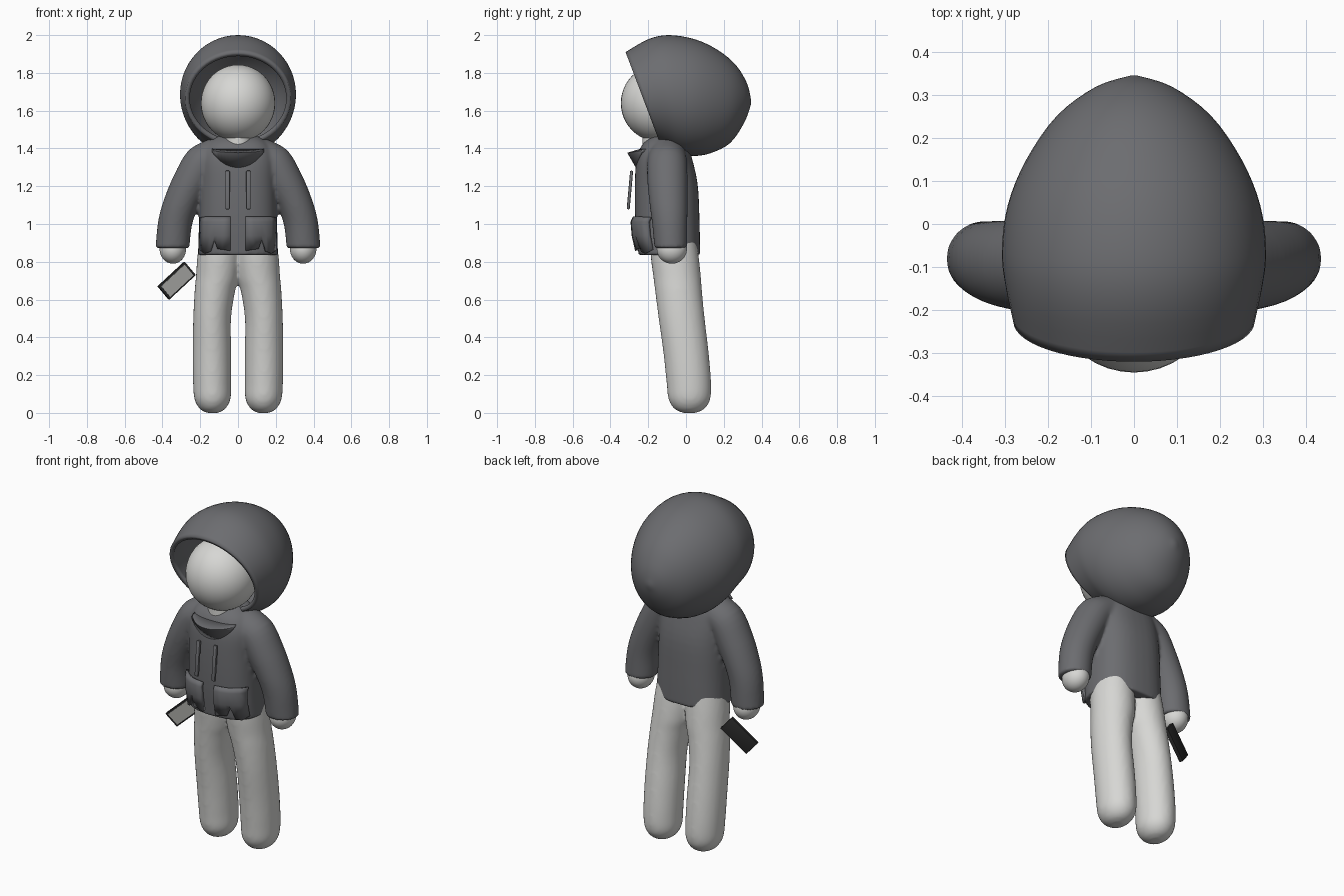
import bpy, bmesh, math
from mathutils import Vector, Matrix

cube = bpy.data.objects.get("Cube")
if cube:
    bpy.data.objects.remove(cube, do_unlink=True)


def material(name, r, g, b):
    m = bpy.data.materials.new(name)
    m.diffuse_color = (r, g, b, 1)
    m.use_nodes = True
    node = m.node_tree.nodes["Principled BSDF"]
    node.inputs["Base Color"].default_value = (r, g, b, 1)
    node.inputs["Roughness"].default_value = 0.8
    return m


CHARCOAL = material("charcoal_cloth", .15, .152, .162)
PALE = material("pale_grey", .68, .68, .66)
BLACK = material("black_case", .02, .02, .02)
SCREEN = material("screen_grey", .42, .42, .4)


def finish(name, bm, mat, angle=50):
    bmesh.ops.recalc_face_normals(bm, faces=bm.faces)
    mesh = bpy.data.meshes.new(name)
    bm.to_mesh(mesh)
    bm.free()
    obj = bpy.data.objects.new(name, mesh)
    bpy.context.collection.objects.link(obj)
    mesh.materials.append(mat)
    bpy.ops.object.select_all(action='DESELECT')
    obj.select_set(True)
    bpy.context.view_layer.objects.active = obj
    bpy.ops.object.shade_smooth_by_angle(angle=math.radians(angle))
    return obj


def spline(p0, p1, p2, p3, t):
    return .5 * (2 * p1 + (p2 - p0) * t + (2 * p0 - 5 * p1 + 4 * p2 - p3) * t * t
                 + (3 * p1 - p0 - 3 * p2 + p3) * t ** 3)


def loft(bm, stations, power=2, steps=4, sides=40, side=1, cap_start=True):
    """Skin rings given as (centre, u axis, v axis); side=-1 mirrors in x."""
    st = [[Vector(v) for v in s] for s in stations]
    last = len(st) - 1
    rows = []
    for i in range(last):
        quad = [st[max(i - 1, 0)], st[i], st[i + 1], st[min(i + 2, last)]]
        for k in range(steps):
            rows.append([spline(*[q[j] for q in quad], k / steps) for j in range(3)])
    rows.append(st[-1])
    rings = []
    for c, u, v in rows:
        ring = []
        for k in range(sides):
            a = math.tau * k / sides
            cu, cv = [math.copysign(abs(f) ** (2 / power), f)
                      for f in (math.cos(a), math.sin(a))]
            p = c + u * cu + v * cv
            ring.append(bm.verts.new((p.x * side, p.y, p.z)))
        rings.append(ring)
    for a, b in zip(rings, rings[1:]):
        for k in range(sides):
            n = (k + 1) % sides
            bm.faces.new((a[k], a[n], b[n], b[k]))
    if cap_start:
        bm.faces.new(rings[0])
    bm.faces.new(rings[-1])


def flat_ring(x, y, z, hx, hy):
    return (x, y, z), (hx, 0, 0), (0, hy, 0)


def fuse(obj, voxel, rounds):
    m = obj.modifiers.new("fuse", 'REMESH')
    m.mode, m.voxel_size, m.use_smooth_shade = 'VOXEL', voxel, True
    s = obj.modifiers.new("relax", 'SMOOTH')
    s.factor, s.iterations = .5, rounds


def ball(name, centre, radii, mat):
    bm = bmesh.new()
    bmesh.ops.create_uvsphere(bm, u_segments=40, v_segments=24, radius=1,
                              matrix=Matrix.Translation(centre) @ Matrix.Diagonal((*radii, 1)))
    return finish(name, bm, mat)


def box(name, matrix, size, mat, bevel=0):
    bm = bmesh.new()
    bmesh.ops.create_cube(bm, size=1, matrix=Matrix.Diagonal((*size, 1)))
    if bevel:
        bmesh.ops.bevel(bm, geom=bm.edges[:], offset=bevel, segments=2,
                        affect='EDGES', profile=.5)
    bm.transform(matrix)
    return finish(name, bm, mat, 30)


def strip(name, columns, mat, thickness):
    """Skin neighbouring columns of points and thicken the sheet."""
    bm = bmesh.new()
    cols = [[bm.verts.new(p) for p in c] for c in columns]
    for a, b in zip(cols, cols[1:]):
        for k in range(len(a) - 1):
            bm.faces.new((a[k], b[k], b[k + 1], a[k + 1]))
    obj = finish(name, bm, mat, 40)
    m = obj.modifiers.new("thickness", 'SOLIDIFY')
    m.thickness, m.offset = thickness, 0
    return obj


def chest(x):
    return -.1 - .17 * max(0, 1 - abs(x / .21) ** 2.5) ** .4


# Trousers: two leaning legs that merge at the crotch
LEG = [(.135, .018, 0, .03, .035), (.135, .018, .02, .066, .078),
       (.135, .018, .07, .095, .11), (.137, .015, .16, .101, .118),
       (.138, 0, .32, .102, .12), (.137, -.023, .5, .1, .122),
       (.123, -.039, .64, .107, .124), (.109, -.047, .72, .114, .126),
       (.1, -.06, .83, .115, .127), (.095, -.07, .94, .105, .12)]
bm = bmesh.new()
for side in (1, -1):
    loft(bm, [flat_ring(*s) for s in LEG], side=side)
fuse(finish("trousers", bm, PALE), .012, 6)

# Jacket: torso and sleeves fused together
TORSO = [(0, -.088, .835, .212, .163), (0, -.098, 1, .207, .17),
         (0, -.104, 1.2, .203, .167), (0, -.114, 1.34, .2, .148),
         (0, -.112, 1.42, .165, .12), (0, -.1, 1.465, .11, .08)]
SLEEVE = [(.11, -.1, 1.365, .095, .1, 65), (.19, -.1, 1.32, .1, .106, 45),
          (.25, -.098, 1.22, .097, .106, 28), (.305, -.092, 1.1, .092, .1, 18),
          (.334, -.086, 1, .09, .093, 10), (.347, -.08, .872, .09, .087, 0)]
bm = bmesh.new()
loft(bm, [flat_ring(*s) for s in TORSO], power=2.5)
for side in (1, -1):
    rings = []
    for x, y, z, r, depth, tilt in SLEEVE:
        a = math.radians(tilt)
        rings.append(((x, y, z), (r * math.cos(a), 0, r * math.sin(a)), (0, depth, 0)))
    loft(bm, rings, side=side)
fuse(finish("jacket", bm, CHARCOAL), .01, 5)

# Hood: egg-shaped shell, each ring given by its top, bottom and half width
HOOD = [(-.32, 1.91, -.135, 1.42, .28), (-.2, 1.978, -.08, 1.395, .299),
        (-.09, 2, -.03, 1.37, .307), (.05, 1.977, .04, 1.36, .293),
        (.17, 1.92, .13, 1.375, .25), (.265, 1.84, .235, 1.43, .18),
        (.325, 1.74, .31, 1.54, .09), (.345, 1.65, .343, 1.63, .01)]
bm = bmesh.new()
loft(bm, [((0, (ty + by) / 2, (tz + bz) / 2), (w, 0, 0), (0, (ty - by) / 2, (tz - bz) / 2))
          for ty, tz, by, bz, w in HOOD], cap_start=False, sides=56)
hood = finish("hood", bm, CHARCOAL)
shell = hood.modifiers.new("shell", 'SOLIDIFY')
shell.thickness, shell.offset = .025, -1

# Head and neck
ball("head", (0, -.145, 1.64), (.197, .2, .203), PALE)
bm = bmesh.new()
loft(bm, [flat_ring(0, -.16, z, .07, .07) for z in (1.34, 1.5)])
finish("neck", bm, PALE)

# Collar flap: folded crescent under the chin
flap = []
for k in range(-8, 9):
    x = .135 * k / 8
    t = 1 - (k / 8) ** 2
    flap.append([(x, chest(x) + .04, 1.395), (x, chest(x) + .02 - .055 * t, 1.385 - .01 * t),
                 (x, chest(x) + .01, 1.38 - .08 * t)])
strip("collar_flap", flap, CHARCOAL, .012)

# Hands, pockets and drawstrings on both sides
POCKET = [(.04, .86), (.08, .868), (.105, .87), (.122, .92), (.145, .855),
          (.17, .845), (.195, .865)]
for side, label in ((1, "left"), (-1, "right")):
    ball(label + "_hand", (side * .345, -.075, .868), (.07, .08, .078), PALE)
    columns = []
    for x, low in POCKET:
        y = chest(x) - .002
        columns.append([(side * x, y, 1.035), (side * x, y - .012, 1.01),
                        (side * x, y - .006, .94), (side * x, y + .012, low)])
    strip(label + "_pocket", columns, CHARCOAL, .022)
    place = Matrix.Translation((side * .055, -.297, 1.18)) @ Matrix.Rotation(-.09, 4, 'X')
    box(label + "_drawstring", place, (.023, .016, .205), CHARCOAL, .005)

# Phone below the right hand, with a thin screen plate
long_axis = Vector((.142, .04, .132)).normalized()
normal = long_axis.cross(Vector((.063, .025, -.066))).normalized()
short_axis = normal.cross(long_axis)
pose = Matrix((long_axis, short_axis, normal)).transposed().to_4x4()
pose.translation = (-.325, -.035, .7)
box("phone_case", pose, (.196, .094, .022), BLACK, .003)
front = -.0115 if normal.y > 0 else .0115
box("phone_screen", pose @ Matrix.Translation((0, 0, front)), (.172, .076, .003), SCREEN)
